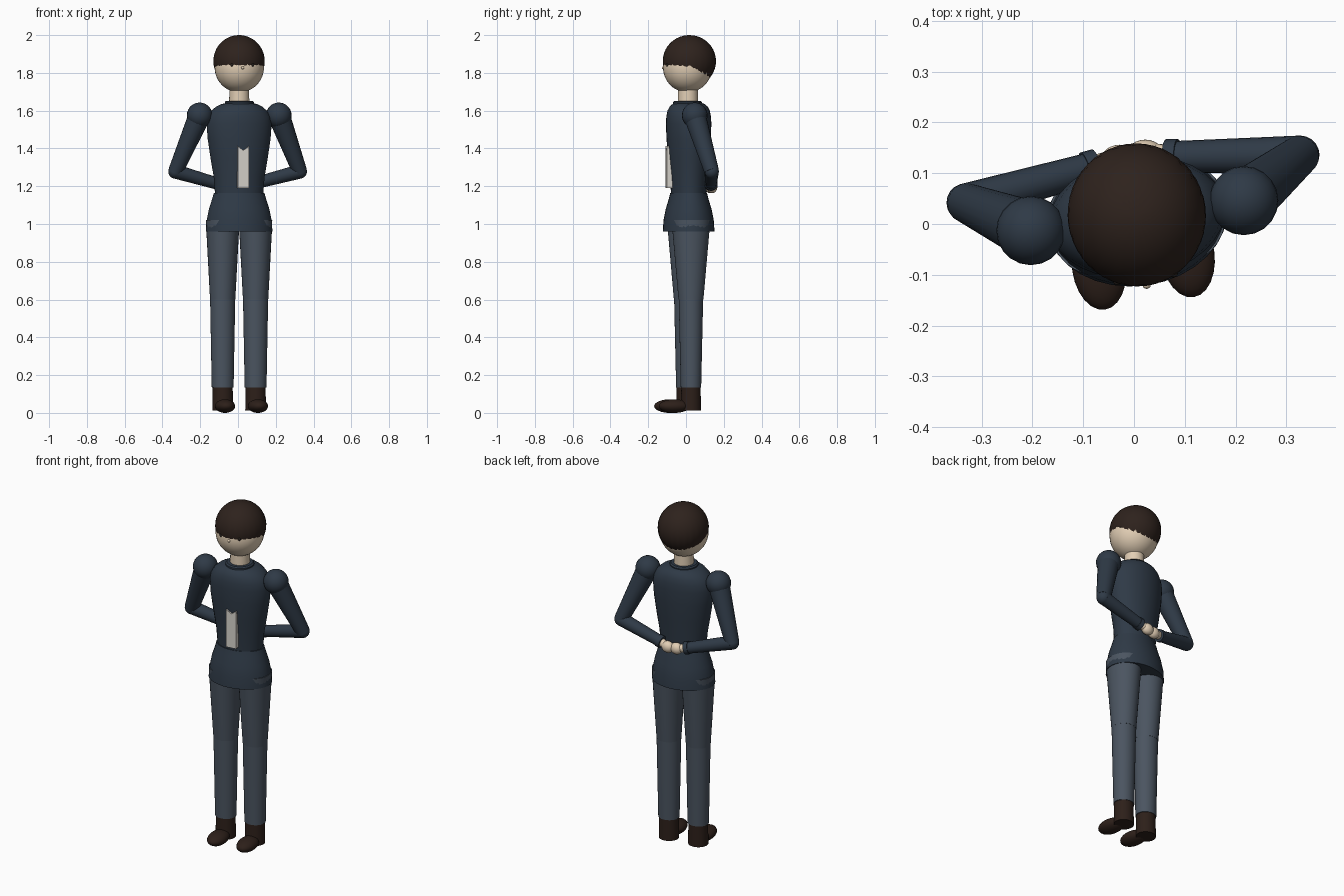
import bpy, bmesh
from math import sin, cos, pi, radians, acos
from mathutils import Vector, Matrix

if "Cube" in bpy.data.objects:
    bpy.data.objects.remove(bpy.data.objects["Cube"])

YAW = radians(8)                       # the whole figure is turned slightly
BODY = Matrix.Translation((0.006, 0.014, 0)) @ Matrix.Rotation(YAW, 4, 'Z')


def material(name, rgb):
    m = bpy.data.materials.new(name)
    m.diffuse_color = (*rgb, 1)
    m.use_nodes = True
    m.node_tree.nodes["Principled BSDF"].inputs["Base Color"].default_value = m.diffuse_color
    return m


JACKET = material("jacket_navy", (0.028, 0.042, 0.062))
TROUSER = material("trouser_grey", (0.07, 0.09, 0.118))
LEATHER = material("dark_leather", (0.026, 0.014, 0.010))
HAIR = material("dark_hair", (0.027, 0.016, 0.012))
SKIN = material("skin", (0.76, 0.62, 0.46))
SHIRT = material("shirt_pale", (0.68, 0.65, 0.60))
EYE = material("eye_dark", (0.02, 0.015, 0.012))


def finish(name, bm, mat, matrix=BODY, angle=40):
    bmesh.ops.recalc_face_normals(bm, faces=bm.faces)
    me = bpy.data.meshes.new(name)
    bm.to_mesh(me)
    bm.free()
    me.materials.append(mat)
    ob = bpy.data.objects.new(name, me)
    ob.matrix_world = matrix
    bpy.context.collection.objects.link(ob)
    bpy.ops.object.select_all(action='DESELECT')
    ob.select_set(True)
    bpy.context.view_layer.objects.active = ob
    bpy.ops.object.shade_smooth_by_angle(angle=radians(angle))
    return ob


def loft(name, rings, mat, cx=0, n=32):
    """Stacked ellipses: (z, rx, ry, cy)."""
    bm = bmesh.new()
    loops = [[bm.verts.new((cx + rx * cos(2 * pi * i / n), cy + ry * sin(2 * pi * i / n), z))
              for i in range(n)] for z, rx, ry, cy in rings]
    for a, b in zip(loops, loops[1:]):
        for i in range(n):
            j = (i + 1) % n
            bm.faces.new((a[i], a[j], b[j], b[i]))
    bm.faces.new(loops[0])
    bm.faces.new(loops[-1])
    return finish(name, bm, mat)


def ball(name, center, radii, mat, matrix=BODY, u=24, v=16):
    bm = bmesh.new()
    bmesh.ops.create_uvsphere(bm, u_segments=u, v_segments=v, radius=1)
    bmesh.ops.scale(bm, vec=radii, verts=bm.verts)
    bmesh.ops.translate(bm, vec=center, verts=bm.verts)
    return finish(name, bm, mat, matrix)


def limb(name, p, q, r1, r2, mat, n=20):
    p, q = Vector(p), Vector(q)
    bm = bmesh.new()
    bmesh.ops.create_cone(bm, cap_ends=True, segments=n, radius1=r1, radius2=r2, depth=(q - p).length)
    rot = (q - p).to_track_quat('Z', 'Y').to_matrix().to_4x4()
    return finish(name, bm, mat, Matrix.Translation((p + q) / 2) @ rot)


# Jacket body, flared skirt and collar
loft("jacket_torso", [(1.15, 0.128, 0.092, 0), (1.25, 0.136, 0.098, 0), (1.35, 0.153, 0.108, 0),
                      (1.45, 0.168, 0.116, 0), (1.53, 0.174, 0.119, 0), (1.57, 0.166, 0.117, 0),
                      (1.60, 0.148, 0.111, 0), (1.622, 0.122, 0.100, 0), (1.635, 0.095, 0.085, 0),
                      (1.64, 0.07, 0.07, 0)], JACKET)
loft("jacket_skirt", [(0.96, 0.178, 0.136, 0), (1.02, 0.173, 0.132, 0), (1.08, 0.161, 0.120, 0),
                      (1.13, 0.145, 0.105, 0), (1.165, 0.135, 0.096, 0)], JACKET)
loft("collar", [(1.625, 0.077, 0.077, -0.006), (1.645, 0.077, 0.077, -0.006),
                (1.652, 0.070, 0.070, -0.006)], JACKET)

# Pale shirt strip with notched top
bm = bmesh.new()
outline = [(-0.024, 1.19), (0.036, 1.19), (0.036, 1.412), (0.006, 1.39), (-0.024, 1.412)]
face = bm.faces.new([bm.verts.new((x, -0.121, z)) for x, z in outline])
ext = bmesh.ops.extrude_face_region(bm, geom=[face])
bmesh.ops.translate(bm, vec=(0, 0.04, 0), verts=[g for g in ext["geom"] if isinstance(g, bmesh.types.BMVert)])
finish("shirt_strip", bm, SHIRT)

# Neck, head, eyes and nose
loft("neck", [(1.60, 0.054, 0.054, -0.004), (1.74, 0.052, 0.052, -0.004)], SKIN)
ball("head", (0, -0.006, 1.830), (0.131, 0.130, 0.133), SKIN, u=32, v=24)
for s in (-1, 1):
    ball("eye", (s * 0.055, -0.121, 1.842), (0.009, 0.007, 0.009), EYE, u=12, v=8)
ball("nose", (0, -0.136, 1.827), (0.008, 0.007, 0.008), SKIN, u=12, v=8)

# Hair cap: high jagged fringe in front, falling low at the back
bm = bmesh.new()
N, M, HZ, HR = 48, 14, 1.862, Vector((0.136, 0.141, 0.138))
loops = []
for j in range(1, M + 1):
    loop = []
    for i in range(N):
        a = 2 * pi * i / N
        edge = 1.835 - min(0.098, 0.14 * max(0, sin(a))) + (0.006 if i % 2 else -0.006)
        phi = acos((edge - HZ) / HR.z) * j / M
        loop.append(bm.verts.new((HR.x * sin(phi) * cos(a), 0.004 + HR.y * sin(phi) * sin(a), HZ + HR.z * cos(phi))))
    loops.append(loop)
# turn the rim inward so that the cap meets the head
loops.append([bm.verts.new((v.co.x * 0.88, v.co.y * 0.88, v.co.z)) for v in loops[-1]])
top = bm.verts.new((0, 0.004, HZ + HR.z))
for i in range(N):
    k = (i + 1) % N
    bm.faces.new((top, loops[0][i], loops[0][k]))
    for a, b in zip(loops, loops[1:]):
        bm.faces.new((a[i], b[i], b[k], a[k]))
finish("hair", bm, HAIR)

# Arms bent behind the back (slightly different on each side)
arms = {
    "left": ((-0.203, -0.013, 1.575), (-0.331, 0.042, 1.278), (-0.085, 0.110, 1.207), (-0.028, 0.128, 1.196)),
    "right": ((0.216, 0.046, 1.575), (0.327, 0.136, 1.278), (0.075, 0.132, 1.212), (0.022, 0.138, 1.196)),
}
I = Matrix.Identity(4)
for side, (shoulder, elbow, wrist, hand) in arms.items():
    ball(side + "_shoulder", shoulder, (0.068,) * 3, JACKET, I, 20, 14)
    limb(side + "_upper_arm", shoulder, elbow, 0.059, 0.039, JACKET)
    ball(side + "_elbow", elbow, (0.038,) * 3, JACKET, I, 20, 14)
    limb(side + "_forearm", elbow, wrist, 0.038, 0.031, JACKET)
    d = (Vector(wrist) - Vector(elbow)).normalized() * 0.012
    limb(side + "_cuff", Vector(wrist) - d, Vector(wrist) + d, 0.035, 0.035, JACKET)
    limb(side + "_wrist", wrist, hand, 0.023, 0.022, SKIN)
    ball(side + "_hand", hand, (0.036, 0.028, 0.033), SKIN, I)

# Legs: thigh and shin sections, boot shafts and rounded toes
for side, s in (("left", -1), ("right", 1)):
    x = s * 0.088
    loft(side + "_thigh", [(0.60, 0.067, 0.066, 0), (0.96, 0.086, 0.098, 0), (1.02, 0.088, 0.102, 0)], TROUSER, x)
    loft(side + "_shin", [(0.135, 0.058, 0.054, 0), (0.62, 0.067, 0.065, 0)], TROUSER, x)
    loft(side + "_boot_shaft", [(0.012, 0.055, 0.053, 0), (0.15, 0.053, 0.051, 0)], LEATHER, x)
    ball(side + "_boot_toe", (x, -0.088, 0.036), (0.053, 0.084, 0.036), LEATHER)
